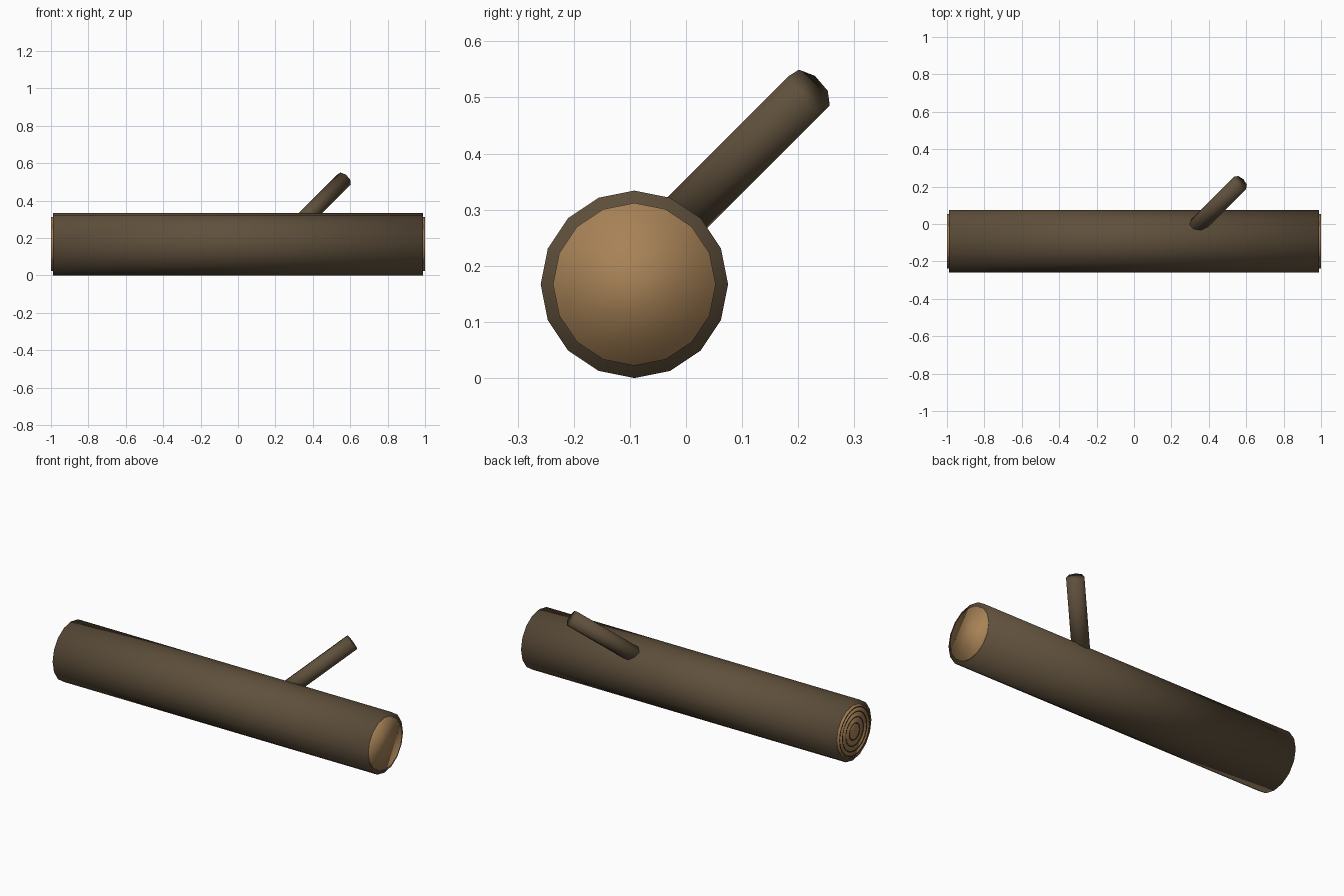
import bpy
import math
from mathutils import Vector

if "Cube" in bpy.data.objects:
    bpy.data.objects.remove(bpy.data.objects["Cube"])


def material(name, rgb):
    m = bpy.data.materials.new(name)
    m.diffuse_color = (*rgb, 1)
    m.use_nodes = True
    m.node_tree.nodes["Principled BSDF"].inputs["Base Color"].default_value = m.diffuse_color
    return m


BARK = material("bark brown", (0.115, 0.08, 0.045))
WOOD = material("cut wood tan", (0.39, 0.225, 0.095))
RING = material("ring dark brown", (0.07, 0.042, 0.02))


def finish(name, mat):
    ob = bpy.context.object
    ob.name = name
    ob.data.materials.append(mat)
    bpy.ops.object.shade_smooth()
    return ob


def rod(name, a, b, radius, sides, mat):
    """Cylinder running from point a to point b."""
    a, b = Vector(a), Vector(b)
    d = b - a
    bpy.ops.mesh.primitive_cylinder_add(
        vertices=sides, radius=radius, depth=d.length, location=(a + b) / 2,
        rotation=d.to_track_quat('Z', 'Y').to_euler())
    return finish(name, mat)


Y, Z, R = -0.092, 0.167, 0.167

# main trunk lying along x
rod("log", (-0.989, Y, Z), (0.989, Y, Z), R, 16, BARK)

# pale cut faces standing slightly proud of each end
for side, s in (("left", -1), ("right", 1)):
    rod(side + "_cut_face", (s * 0.979, Y, Z), (s * 0.999, Y, Z), 0.145, 16, WOOD)

# growth rings on the left cut face
for i, r in enumerate((0.047, 0.08, 0.11, 0.135)):
    bpy.ops.mesh.primitive_torus_add(
        major_radius=r, minor_radius=0.004, major_segments=24, minor_segments=6,
        location=(-0.997, Y, Z), rotation=(0, math.pi / 2, 0))
    finish(f"growth_ring_{i + 1}", RING)

# broken side branch leaning right, back and up
rod("branch", (0.267, -0.08, 0.212), (0.567, 0.22, 0.512), 0.046, 8, BARK)
